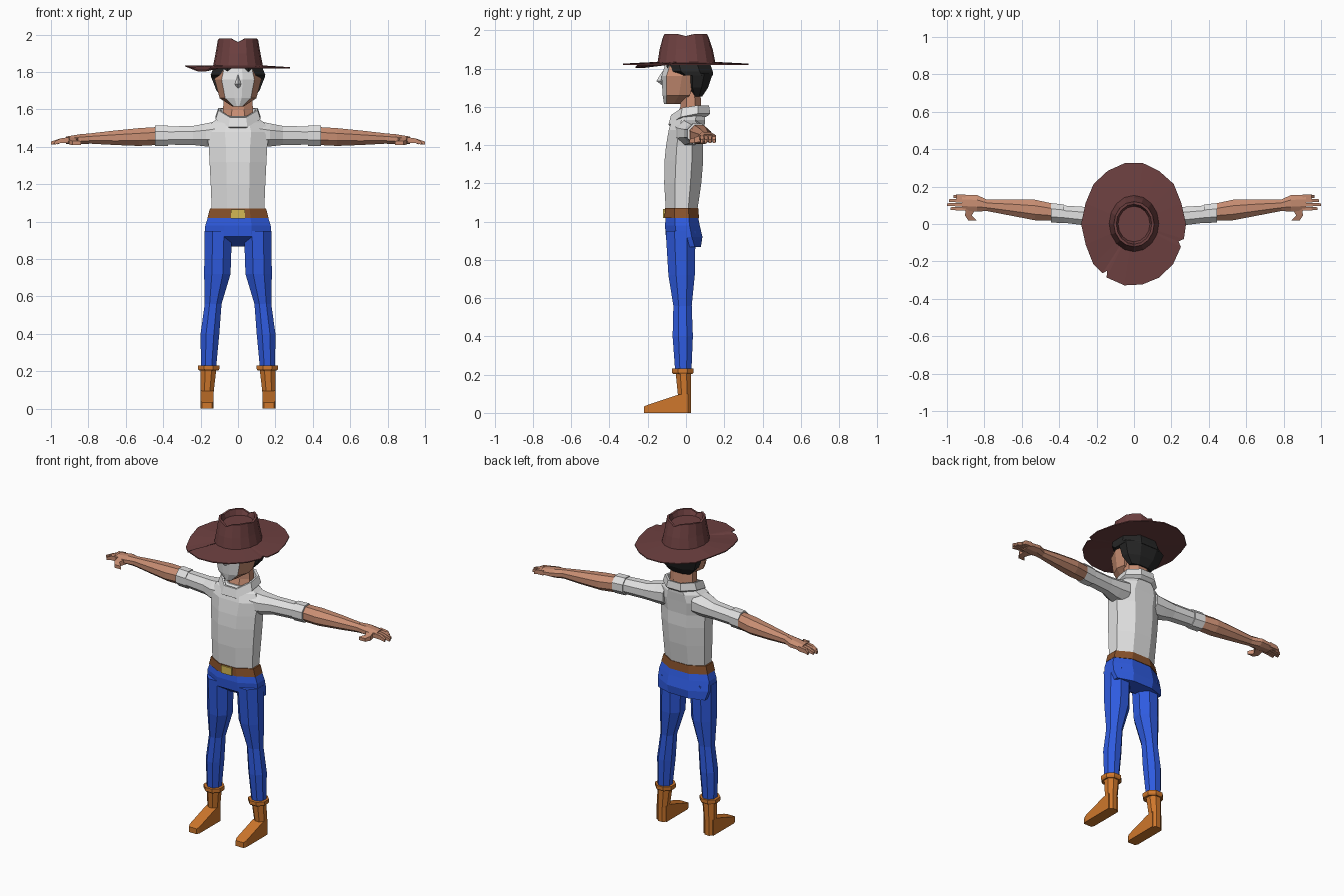
import bpy, bmesh, math
from mathutils import Vector


def material(name, rgb):
    m = bpy.data.materials.new(name)
    m.diffuse_color = (*rgb, 1)
    return m


FELT = material("brown felt", (0.155, 0.052, 0.052))
HAIR = material("black hair", (0.02, 0.02, 0.02))
SKIN = material("skin", (0.58, 0.27, 0.17))
CLOTH = material("pale cloth", (0.75, 0.75, 0.75))
DENIM = material("blue denim", (0.028, 0.105, 0.74))
LEATHER = material("orange leather", (0.62, 0.185, 0.025))
BELT = material("belt brown", (0.25, 0.085, 0.025))
BRASS = material("brass", (0.66, 0.48, 0.09))


def ngon(n, turn=0.5):
    """Unit outline; a half-step turn is scaled so flats reach the extents."""
    s = 1 / math.cos(math.pi / n) if turn else 1
    return [(s * math.cos((i + turn) * math.tau / n), s * math.sin((i + turn) * math.tau / n)) for i in range(n)]


BOX = [(-1, -1), (1, -1), (1, 1), (-1, 1)]
OCT = ngon(8)


def loft(name, mat, sections, axis="z", shape=OCT, mirror=False, bend=None):
    """Skin sections (t, a0, a1, b0, b1) along an axis; bend edits each vertex."""
    bm = bmesh.new()
    rings = []
    for t, a0, a1, b0, b1 in sections:
        ring = []
        for u, v in shape:
            a = (a0 + a1) / 2 + u * (a1 - a0) / 2
            b = (b0 + b1) / 2 + v * (b1 - b0) / 2
            p = Vector({"x": (t, a, b), "y": (a, t, b), "z": (a, b, t)}[axis])
            if bend:
                p = bend(p)
            ring.append(bm.verts.new(p))
        rings.append(ring)
    n = len(shape)
    for r, s in zip(rings, rings[1:]):
        for i in range(n):
            j = (i + 1) % n
            bm.faces.new((r[i], r[j], s[j], s[i]))
    bm.faces.new(rings[0])
    bm.faces.new(rings[-1])
    bmesh.ops.recalc_face_normals(bm, faces=bm.faces)
    me = bpy.data.meshes.new(name)
    bm.to_mesh(me)
    bm.free()
    me.materials.append(mat)
    ob = bpy.data.objects.new(name, me)
    bpy.context.collection.objects.link(ob)
    if mirror:
        ob.modifiers.new("mirror", "MIRROR").use_axis = (True, False, False)
    return ob


# Hat brim: wavy oval with two torn notches and a dipped front corner
brim_shape = []
for deg in list(range(0, 231, 20)) + [233, 236, 239, 260, 280, 300, 320, 338, 342, 346]:
    r = 0.9 if deg in (236, 342) else 0.985 + 0.015 * math.cos(deg * 3)
    brim_shape.append((r * math.cos(math.radians(deg)), r * math.sin(math.radians(deg))))


def brim_bend(p):
    a = math.degrees(math.atan2(p.y, p.x)) % 360
    far = math.hypot(p.x / 0.28, p.y / 0.335) > 0.8
    if far and 205 < a < 238:
        p.z -= 0.016
    elif far and 150 < a < 195:
        p.z += 0.01
    return p


loft("hat_brim", FELT, [(1.825, -.12, .12, -.14, .14), (1.82, -.283, .278, -.335, .335),
                        (1.826, -.283, .278, -.335, .335), (1.836, -.12, .12, -.14, .14)],
     shape=brim_shape, bend=brim_bend)


# Hat crown: tapered, creased rim and sunken top
def crown_bend(p):
    if p.z > 1.96:
        if abs(p.x) < 0.02:
            p.z -= 0.02
        elif abs(p.y) < 0.03:
            p.z -= 0.01
    return p


loft("hat_crown", FELT, [(1.825, -.135, .135, -.15, .155), (1.9, -.12, .12, -.138, .14),
                         (1.98, -.108, .108, -.122, .12), (1.98, -.095, .095, -.108, .106),
                         (1.945, -.085, .085, -.095, .095)],
     shape=ngon(16, 0), bend=crown_bend)

# Head: front facets are the pale mask, the rest is skin
face_shape = [(-.2, -1), (.2, -1), (.7, -.72), (1, .2), (.9, 1), (-.9, 1), (-1, .2), (-.7, -.72)]
head = loft("head", SKIN, [(1.615, -.03, .03, -.115, -.03), (1.66, -.098, .098, -.122, .02),
                           (1.76, -.125, .125, -.128, .05), (1.825, -.105, .105, -.108, .08)],
            shape=face_shape)
head.data.materials.append(CLOTH)
for f in head.data.polygons:
    f.material_index = int(f.normal.y < -0.5)
loft("nose", CLOTH, [(1.785, -.004, .004, -.124, -.11), (1.735, -.016, .016, -.155, -.11),
                     (1.715, -.01, .01, -.128, -.11)], shape=ngon(4, 0))

# Hair: cap under the hat and a tapering back
loft("hair_cap", HAIR, [(1.765, -.142, .142, -.06, .14), (1.785, -.146, .146, -.095, .14),
                        (1.828, -.128, .128, -.105, .125)])
loft("hair_back", HAIR, [(1.655, -.075, .075, .03, .085), (1.70, -.115, .115, .0, .115),
                         (1.775, -.144, .144, -.01, .14)])
loft("neck", SKIN, [(1.52, -.085, .085, -.055, .09), (1.60, -.08, .08, -.03, .08),
                    (1.68, -.075, .075, -.03, .075)])

# Shirt body
loft("shirt", CLOTH, [(1.05, -.14, .14, -.105, .058), (1.20, -.146, .146, -.114, .08),
                      (1.32, -.152, .152, -.112, .09), (1.40, -.156, .156, -.104, .088),
                      (1.48, -.17, .17, -.09, .095), (1.53, -.14, .14, -.075, .10),
                      (1.565, -.085, .085, -.05, .10)])


# Folded collar that falls towards the throat
def collar_bend(p):
    p.z -= max(0, -p.y) * 0.65
    return p


loft("collar", CLOTH, [(1.55, -.08, .08, -.055, .095), (1.605, -.092, .092, -.07, .105),
                       (1.608, -.105, .105, -.078, .12), (1.565, -.12, .12, -.092, .127),
                       (1.55, -.1, .1, -.08, .11)], bend=collar_bend)

# Arms: sleeve, rolled cuff, forearm, palm, fingers, thumb
loft("sleeve", CLOTH, [(.10, -.06, .09, 1.40, 1.54), (.17, -.045, .09, 1.402, 1.525),
                       (.24, -.01, .09, 1.41, 1.512), (.40, .01, .10, 1.412, 1.508)], "x", mirror=True)
loft("cuff", CLOTH, [(.375, .005, .104, 1.405, 1.514), (.445, .008, .112, 1.405, 1.514)], "x", mirror=True)
loft("forearm", SKIN, [(.43, .018, .108, 1.41, 1.506), (.53, .02, .13, 1.405, 1.50),
                       (.66, .045, .132, 1.41, 1.487), (.79, .07, .13, 1.417, 1.472)], "x", mirror=True)
loft("palm", SKIN, [(.785, .07, .13, 1.417, 1.472), (.84, .066, .155, 1.415, 1.468),
                    (.92, .072, .156, 1.415, 1.455)], "x", mirror=True)
for i, tip in enumerate((.98, 1.0, .99, .965)):
    y = .073 + i * .0215
    loft(f"finger_{i + 1}", SKIN, [(.90, y, y + .019, 1.422, 1.452), (.95, y, y + .019, 1.420, 1.445),
                                   (tip, y + .003, y + .016, 1.412, 1.428)], "x", BOX, True)
loft("thumb", SKIN, [(.09, .84, .90, 1.42, 1.455), (.045, .868, .903, 1.412, 1.44),
                     (.018, .84, .885, 1.41, 1.43)], "y", BOX, True)

# Belt and buckle
loft("belt", BELT, [(1.02, -.163, .163, -.112, .068), (1.07, -.15, .15, -.11, .064)])
loft("buckle", BRASS, [(1.018, -.037, .037, -.119, -.10), (1.066, -.037, .037, -.119, -.10)], shape=BOX)

# Trousers
loft("trouser_seat", DENIM, [(1.03, -.158, .158, -.105, .062), (.98, -.175, .175, -.11, .072),
                             (.92, -.178, .178, -.105, .086), (.868, -.165, .165, -.03, .078)])
loft("trouser_leg", DENIM, [(.95, .032, .178, -.106, .05), (.72, .04, .181, -.092, .046),
                            (.56, .088, .178, -.066, .03), (.40, .10, .2, -.07, .036),
                            (.21, .118, .198, -.056, .028)], mirror=True)

# Boots
loft("boot_cuff", LEATHER, [(.203, .105, .208, -.068, .034), (.212, .1, .214, -.074, .04),
                            (.232, .1, .214, -.074, .04)], mirror=True)
loft("boot_shaft", LEATHER, [(.22, .115, .2, -.055, .027), (.09, .13, .2, -.042, .025),
                             (0, .13, .2, -.045, .025)], mirror=True)
loft("boot_foot", LEATHER, [(-.22, .138, .192, 0, .034), (-.2, .13, .2, 0, .042),
                            (-.04, .13, .2, 0, .095), (.01, .13, .2, 0, .1)], "y", BOX, True)
